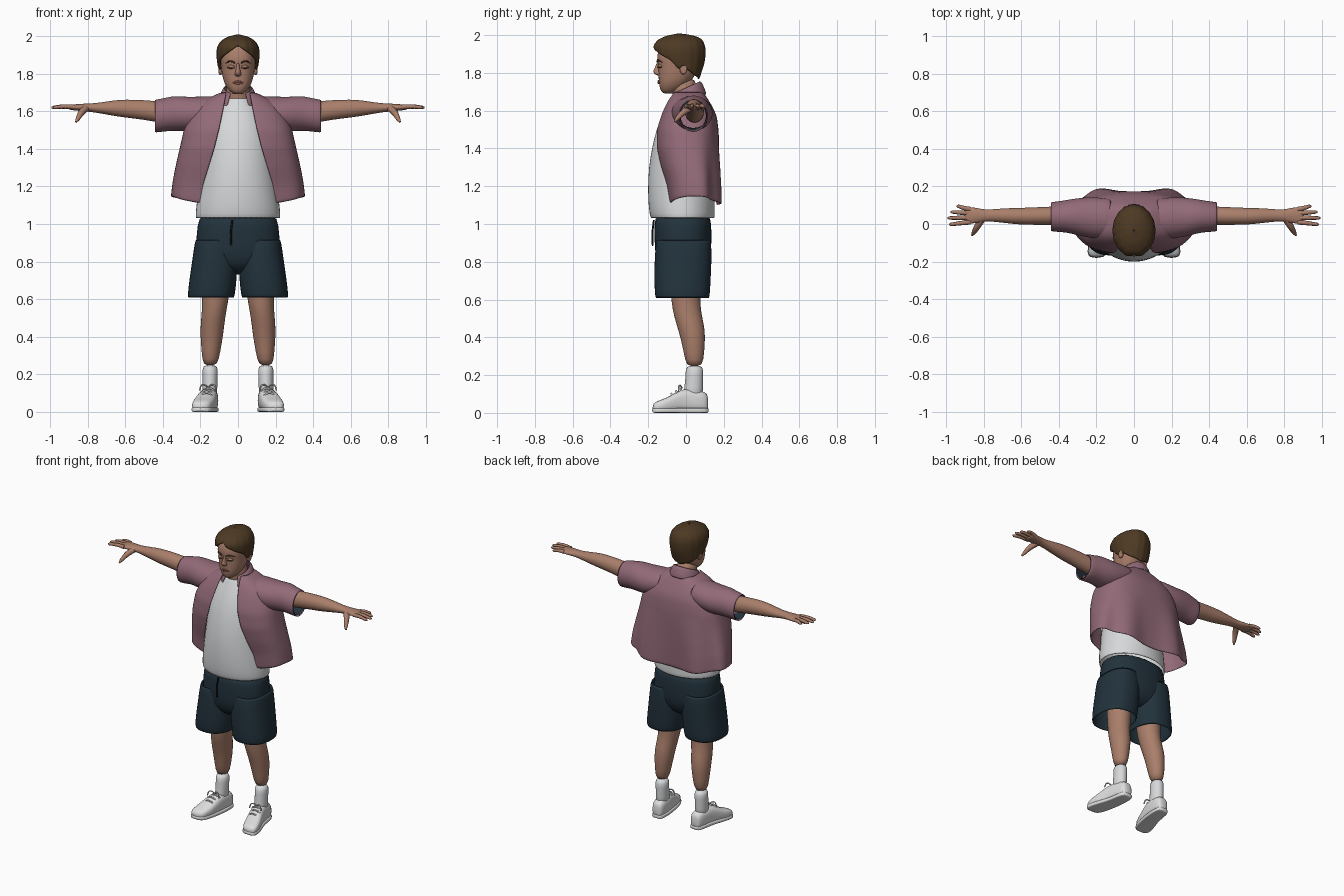
import bpy, bmesh, math
from mathutils import Vector

if "Cube" in bpy.data.objects:
    bpy.data.objects.remove(bpy.data.objects["Cube"])


def material(name, r, g, b, rough=0.8):
    m = bpy.data.materials.new(name)
    m.use_nodes = True
    m.diffuse_color = (r, g, b, 1)
    node = next(n for n in m.node_tree.nodes if n.type == 'BSDF_PRINCIPLED')
    node.inputs["Base Color"].default_value = (r, g, b, 1)
    node.inputs["Roughness"].default_value = rough
    return m


skin = material("skin", .40, .21, .145)
lips = material("lips", .30, .125, .095)
hair_brown = material("hair brown", .075, .042, .017)
mauve = material("mauve cloth", .29, .145, .185)
white = material("white cloth", .68, .69, .70)
shoe_white = material("shoe white", .72, .72, .73)
navy = material("navy cloth", .016, .032, .045)
dark = material("dark cord", .006, .009, .013)


def power(v, e):
    return math.copysign(abs(v) ** e, v)


def interp(table, k):
    """Linear lookup in rows of (key, values...)."""
    for a, b in zip(table, table[1:]):
        if k <= b[0]:
            f = max(0, (k - a[0]) / (b[0] - a[0]))
            return [p + (q - p) * f for p, q in zip(a[1:], b[1:])]
    return list(table[-1][1:])


def finish(ob, mat, mirror=False, thick=0, subdiv=1):
    ob.data.materials.append(mat)
    if mirror:
        ob.modifiers.new("mirror", 'MIRROR').use_mirror_merge = False
    if thick:
        s = ob.modifiers.new("thickness", 'SOLIDIFY')
        s.thickness, s.offset = thick, 0
    if subdiv:
        s = ob.modifiers.new("smooth", 'SUBSURF')
        s.levels = s.render_levels = subdiv
    ob.data.shade_smooth()
    return ob


def sheet(name, rows, mat, closed=True, caps=False, **kw):
    """Surface through rows of points."""
    bm = bmesh.new()
    grid = [[bm.verts.new(p) for p in row] for row in rows]
    n = len(grid[0])
    for a, b in zip(grid, grid[1:]):
        for i in range(n if closed else n - 1):
            j = (i + 1) % n
            bm.faces.new((a[i], a[j], b[j], b[i]))
    if caps:
        bm.faces.new(grid[0][::-1])
        bm.faces.new(grid[-1])
    bmesh.ops.recalc_face_normals(bm, faces=bm.faces)
    me = bpy.data.meshes.new(name)
    bm.to_mesh(me)
    bm.free()
    ob = bpy.data.objects.new(name, me)
    bpy.context.collection.objects.link(ob)
    return finish(ob, mat, **kw)


def loft(name, rings, mat, axis='z', e=1.0, n=24, caps=True, **kw):
    """Rings of (position on axis, low and high bounds of the other two axes)."""
    rows = []
    for pos, a0, a1, b0, b1 in rings:
        row = []
        for i in range(n):
            t = math.tau * i / n
            a = (a0 + a1) / 2 + (a1 - a0) / 2 * power(math.sin(t), e)
            b = (b0 + b1) / 2 - (b1 - b0) / 2 * power(math.cos(t), e)
            row.append({'x': (pos, a, b), 'y': (a, pos, b), 'z': (a, b, pos)}[axis])
        rows.append(row)
    return sheet(name, rows, mat, caps=caps, **kw)


def centred(rings):
    return [(z, -w, w, f, b) for z, w, f, b in rings]


def cord(name, pts, radii, mat, mirror=False):
    """Round tapered tube through the points."""
    cu = bpy.data.curves.new(name, 'CURVE')
    cu.dimensions, cu.bevel_depth, cu.bevel_resolution = '3D', 1, 2
    cu.use_fill_caps, cu.resolution_u = True, 5
    sp = cu.splines.new('BEZIER')
    sp.bezier_points.add(len(pts) - 1)
    for i, (bp, p) in enumerate(zip(sp.bezier_points, pts)):
        bp.co, bp.radius = p, radii[min(i, len(radii) - 1)]
        bp.handle_left_type = bp.handle_right_type = 'AUTO'
    tmp = bpy.data.objects.new(name, cu)
    me = bpy.data.meshes.new_from_object(tmp)
    bpy.data.objects.remove(tmp)
    me.name = name
    me.materials.clear()
    ob = bpy.data.objects.new(name, me)
    bpy.context.collection.objects.link(ob)
    return finish(ob, mat, mirror, subdiv=0)


# Head, neck, nose and ears
face = [(1.69, .02, -.115, -.06), (1.70, .038, -.133, -.045), (1.73, .065, -.142, 0),
        (1.77, .081, -.146, .04), (1.82, .089, -.147, .065), (1.84, .091, -.147, .07),
        (1.865, .094, -.156, .075), (1.92, .093, -.15, .075), (1.96, .07, -.12, .06),
        (1.98, .035, -.08, .02)]
loft("head", centred(face), skin, e=.88)
loft("neck", centred([(1.6, .085, -.07, .07), (1.66, .07, -.068, .065),
                      (1.7, .062, -.075, .06), (1.78, .06, -.09, .055)]), skin)
loft("nose", centred([(1.86, .008, -.156, -.12), (1.83, .010, -.163, -.12),
                      (1.808, .015, -.178, -.12), (1.794, .021, -.168, -.12),
                      (1.784, .012, -.15, -.12)]), skin, n=12)
loft("ear", [(.08, -.03, 0, 1.80, 1.835), (.092, -.035, .004, 1.79, 1.85),
             (.102, -.034, .008, 1.79, 1.855), (.104, -.02, 0, 1.81, 1.84)],
     skin, axis='x', n=12, mirror=True)


def on_face(x, z, out=0):
    w, f, b = interp(face, z)
    s = math.cos(math.asin(min(1, (abs(x) / w) ** (1 / .88)))) ** .88
    return (x, (f + b) / 2 - (b - f) / 2 * s - out, z)


cord("eyebrow", [on_face(.016, 1.858), on_face(.04, 1.866), on_face(.066, 1.856)],
     [.004, .005, .002], hair_brown, True)
cord("eyelid", [on_face(.02, 1.834), on_face(.038, 1.838), on_face(.056, 1.834)],
     [.005, .009, .004], skin, True)
cord("closed_lashes", [on_face(.02, 1.829, .003), on_face(.038, 1.828, .006),
                       on_face(.058, 1.83, .002)], [.0025], hair_brown, True)
for lip_z, size in ((1.757, .006), (1.748, .007)):
    cord("lip", [on_face(-.03, 1.752), on_face(0, lip_z), on_face(.03, 1.752)],
         [.002, size, .002], lips)

# Hair: shell with a lower edge that follows the hairline, parted in the middle
hairline = [(0, 1.95), (.3, 1.925), (.9, 1.885), (1.2, 1.865), (1.42, 1.81),
            (1.62, 1.84), (1.85, 1.815), (2.3, 1.785), (math.pi, 1.765)]
volume = [(1.76, .072, -.03, .062), (1.80, .094, -.1, .073), (1.85, .102, -.15, .09),
          (1.9, .108, -.166, .097), (1.94, .105, -.172, .095), (1.97, .087, -.15, .082),
          (1.99, .053, -.105, .055), (2.002, .003, -.04, -.034)]
hair_rows = []
for j in range(13):
    row = []
    for i in range(64):
        t = math.tau * i / 64 - math.pi
        low = interp(hairline, abs(t))[0]
        z = low + (2.002 - low) * math.sin(j / 12 * math.pi / 2)
        w, f, b = interp(volume, z)
        k = 1 + .012 * math.cos(16 * t) - .05 * math.exp(-(t / .13) ** 2)
        row.append((w * k * math.sin(t), (f + b) / 2 - (b - f) / 2 * k * math.cos(t), z))
    hair_rows.append(row)
sheet("hair", hair_rows, hair_brown, thick=.014)

# Undershirt
loft("undershirt", centred([
    (1.03, .225, -.185, .15), (1.08, .222, -.195, .15), (1.18, .208, -.2, .15),
    (1.3, .19, -.195, .14), (1.4, .18, -.178, .13), (1.5, .17, -.155, .12),
    (1.6, .13, -.112, .1), (1.64, .09, -.09, .08), (1.67, .068, -.078, .07)]),
    white, caps=False, thick=.008)

# Open overshirt: draped body with folds that deepen toward the hem
drape = [(1.10, .352, -.095, .18, .195), (1.2, .342, -.11, .18, .185),
         (1.3, .325, -.138, .178, .155), (1.4, .305, -.158, .174, .125),
         (1.5, .285, -.155, .168, .10), (1.58, .25, -.13, .158, .083),
         (1.64, .2, -.102, .125, .072), (1.68, .135, -.08, .1, .066),
         (1.70, .085, -.07, .085, .06)]
shirt_rows = []
for j in range(19):
    z = 1.10 + .6 * j / 18
    w, f, b, gap = interp(drape, z)
    start = math.asin((gap / w) ** (1 / .75))
    low = max(0, 1 - j / 11)
    row = []
    for i in range(65):
        t = start + (math.tau - 2 * start) * i / 64
        back = (1 - math.cos(t)) / 2
        fold = 1 - .13 * low * back * math.cos(7 * (t - math.pi))
        x = w * power(math.sin(t), .75) * (1 + (fold - 1) * .2)
        y = (f + b) / 2 - (b - f) / 2 * power(math.cos(t), .75) * fold
        row.append((x, y, z + .045 * low * math.sin(t) ** 2))
    shirt_rows.append(row)
sheet("overshirt_body", shirt_rows, mauve, closed=False, thick=.008)

# Collar folded down around the neck
collar_rows = []
for v, radius in ((0, .07), (.35, .083), (1, .105)):
    row = []
    for i in range(33):
        t = .55 + (math.tau - 1.1) * i / 32
        back = (1 - math.cos(t)) / 2
        z = 1.69 + .065 * back - v * (.075 - .005 * back) + (.012 if v == .35 else 0)
        row.append((radius * math.sin(t), .002 - radius * math.cos(t), z))
    collar_rows.append(row)
sheet("collar", collar_rows, mauve, closed=False, thick=.008)

# Sleeves with dark lining
loft("sleeve", [(.12, -.07, .13, 1.53, 1.677), (.2, -.075, .14, 1.5, 1.675),
                (.27, -.065, .138, 1.495, 1.672), (.34, -.045, .128, 1.5, 1.68),
                (.38, -.04, .12, 1.497, 1.668), (.445, -.036, .113, 1.488, 1.658)],
     mauve, axis='x', caps=False, thick=.008, mirror=True)
loft("sleeve_lining", [(.3, -.045, .122, 1.508, 1.66), (.44, -.029, .106, 1.496, 1.65)],
     navy, axis='x', caps=False, mirror=True)

# Arms and hands
loft("arm", [(.24, -.01, .1, 1.53, 1.65), (.4, -.005, .095, 1.535, 1.65),
             (.5, -.005, .09, 1.555, 1.66), (.6, -.004, .086, 1.566, 1.663),
             (.66, .002, .085, 1.575, 1.658), (.74, .012, .08, 1.59, 1.645),
             (.79, .015, .075, 1.597, 1.641), (.83, .006, .085, 1.6, 1.64),
             (.88, 0, .092, 1.605, 1.636), (.905, .004, .086, 1.61, 1.632)],
     skin, axis='x', mirror=True)
for finger, root, tip, reach in (("index", .010, -.002, .984), ("middle", .034, .032, .992),
                                 ("ring", .057, .064, .977), ("little", .078, .094, .945)):
    mid = (root + tip) / 2
    cord(finger + "_finger", [(.87, root, 1.622), ((.87 + reach) / 2, mid, 1.625),
                              (reach - .01, tip, 1.62), (reach, tip, 1.619)],
         [.013, .0115, .009, .004], skin, True)
cord("thumb", [(.81, .025, 1.615), (.835, -.015, 1.59), (.852, -.045, 1.56),
               (.862, -.06, 1.542)], [.02, .017, .012, .005], skin, True)

# Shorts
loft("shorts_seat", centred([(1.06, .205, -.165, .13), (1.0, .216, -.168, .135),
                             (.9, .226, -.168, .137), (.82, .225, -.162, .13),
                             (.76, .16, -.13, .1), (.73, .05, -.07, .05)]), navy, e=.85)
loft("shorts_leg", [(.92, .02, .224, -.155, .13), (.8, .006, .24, -.163, .132),
                    (.7, .012, .255, -.164, .126), (.605, .022, .266, -.16, .122)],
     navy, e=.85, caps=False, thick=.01, mirror=True)
cord("drawstring", [(-.03, -.17, 1.02), (-.038, -.178, .95), (-.036, -.176, .885)],
     [.005], dark)

# Legs and socks
loft("leg", [(.75, .04, .2, -.09, .08), (.62, .045, .19, -.08, .075),
             (.54, .062, .192, -.072, .078), (.46, .073, .2, -.048, .098),
             (.4, .08, .2, -.03, .102), (.32, .094, .194, -.012, .097),
             (.24, .11, .186, .002, .088)], skin, mirror=True)
loft("sock", [(.06, .11, .19, -.02, .09), (.14, .11, .188, -.008, .09),
              (.2, .108, .188, -.002, .091), (.255, .106, .191, -.003, .094)],
     white, mirror=True)

# Shoes: upper, sole and crossed laces
last = [(.118, .145, .024, .085), (.105, .145, .04, .115), (.05, .15, .046, .118),
        (0, .155, .048, .132), (-.05, .168, .052, .112), (-.1, .182, .057, .08),
        (-.15, .195, .053, .064), (-.178, .2, .035, .048)]
loft("shoe_upper", [(y, c - r, c + r, .006, h) for y, c, r, h in last],
     shoe_white, axis='y', e=.72, mirror=True)
loft("shoe_sole", [(y * 1.02, c - r * 1.05, c + r * 1.05, 0, .026) for y, c, r, h in last],
     shoe_white, axis='y', e=.4, mirror=True)
for y in (-.02, -.045, -.07):
    _, c, r, h = min(last, key=lambda s: abs(s[0] - y))
    top = interp(sorted((s[0], s[3]) for s in last), y)[0]
    cord("lace", [(c - .032, y, top - .012), (c, y - .008, top + .003),
                  (c + .032, y, top - .012)], [.005], shoe_white, True)
for side in (-1, 1):
    cord("lace_loop", [Vector((.16, -.02, .132)), Vector((.16 + side * .03, -.035, .145)),
                       Vector((.16 + side * .045, -.04, .115))], [.004], shoe_white, True)
